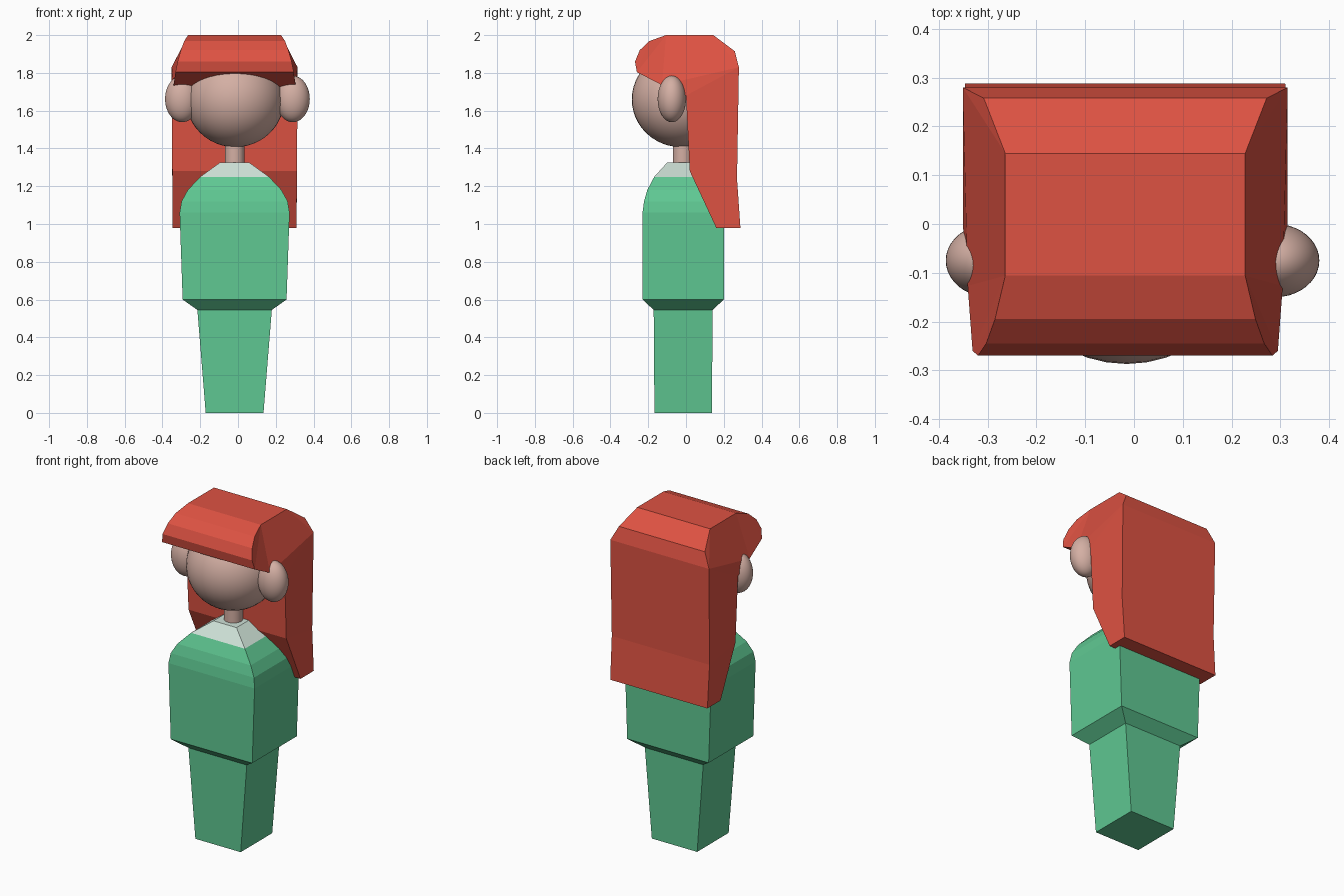
import bpy, bmesh

if "Cube" in bpy.data.objects:
    bpy.data.objects.remove(bpy.data.objects["Cube"])

CX = -0.018  # body centre line


def material(name, rgb):
    m = bpy.data.materials.new(name)
    m.diffuse_color = (*rgb, 1)
    m.use_nodes = True
    m.node_tree.nodes["Principled BSDF"].inputs["Base Color"].default_value = m.diffuse_color
    return m


RED = material("hair red", (0.73, 0.085, 0.055))
GREEN = material("clothes green", (0.115, 0.58, 0.29))
PALE = material("collar pale", (0.62, 0.76, 0.68))
SKIN = material("skin", (0.66, 0.43, 0.37))


def mesh_object(name, verts, faces, mat):
    bm = bmesh.new()
    vs = [bm.verts.new(v) for v in verts]
    for f in faces:
        bm.faces.new([vs[i] for i in f])
    # split the bent end caps, keep flat quads
    bmesh.ops.triangulate(bm, faces=[f for f in bm.faces if len(f.verts) > 4])
    bmesh.ops.recalc_face_normals(bm, faces=bm.faces)
    me = bpy.data.meshes.new(name)
    bm.to_mesh(me)
    bm.free()
    me.materials.append(mat)
    ob = bpy.data.objects.new(name, me)
    bpy.context.collection.objects.link(ob)
    return ob


def box_loft(name, rings, mat):
    """Stack of rectangles: (z, half width, half depth)."""
    verts, faces = [], []
    for z, hx, hy in rings:
        verts += [(CX + sx * hx, -0.015 + sy * hy, z)
                  for sx, sy in ((-1, -1), (1, -1), (1, 1), (-1, 1))]
    for r in range(len(rings) - 1):
        for i in range(4):
            j = (i + 1) % 4
            faces.append((4 * r + i, 4 * r + j, 4 * r + 4 + j, 4 * r + 4 + i))
    n = len(verts)
    faces += [(3, 2, 1, 0), (n - 4, n - 3, n - 2, n - 1)]
    return mesh_object(name, verts, faces, mat)


def ellipsoid(name, loc, size):
    bpy.ops.mesh.primitive_uv_sphere_add(segments=40, ring_count=24, radius=1, location=loc)
    ob = bpy.context.object
    ob.name = name
    ob.scale = size
    ob.data.materials.append(SKIN)
    bpy.ops.object.shade_smooth()


# legs and jacket
box_loft("legs", [(0, 0.153, 0.152), (0.545, 0.197, 0.156)], GREEN)
torso = box_loft("torso", [(0.545, 0.197, 0.156), (0.6, 0.275, 0.215), (1.06, 0.291, 0.215),
                           (1.12, 0.281, 0.207), (1.18, 0.248, 0.19), (1.25, 0.182, 0.153),
                           (1.325, 0.078, 0.085)], GREEN)
# pale collar faces
torso.data.materials.append(PALE)
for p in torso.data.polygons:
    if p.center.z > 1.26:
        p.material_index = 1

# neck, head, ears
bpy.ops.mesh.primitive_cylinder_add(vertices=24, radius=0.052, depth=0.2, location=(CX, -0.018, 1.39))
neck = bpy.context.object
neck.name = "neck"
neck.data.materials.append(SKIN)
bpy.ops.object.shade_smooth_by_angle()
ellipsoid("head", (-0.015, -0.025, 1.66), (0.26, 0.262, 0.253))
for side, name in ((-1, "left_ear"), (1, "right_ear")):
    ellipsoid(name, (-0.003 + side * 0.293, -0.075, 1.662), (0.09, 0.075, 0.123))

# hair: side profile (y, z, half width) from fringe over the top and down the back
profile = [(-0.127, 1.735, 0.323), (-0.26, 1.804, 0.313), (-0.27, 1.86, 0.302),
           (-0.245, 1.92, 0.285), (-0.195, 1.968, 0.267), (-0.106, 2.0, 0.246),
           (0.145, 2.0, 0.246), (0.258, 1.915, 0.29), (0.28, 1.83, 0.333),
           (0.27, 1.24, 0.33), (0.288, 0.98, 0.328), (0.16, 0.98, 0.328),
           (0.02, 1.28, 0.33), (0.0, 1.68, 0.333)]
n = len(profile)
verts = [(CX + s * w, y, z) for s in (-1, 1) for y, z, w in profile]
faces = [(i, (i + 1) % n, n + (i + 1) % n, n + i) for i in range(n)]
for o in (0, n):  # upper sloped, fringe and lower side faces
    for cap in ((1, 2, 3, 4, 5), (0, 1, 5), (0, 5, 6, 8), (6, 7, 8), (0, 8, 13),
                (8, 9, 12, 13), (9, 10, 11, 12)):
        faces.append([o + i for i in cap])
mesh_object("hair", verts, faces, RED)
